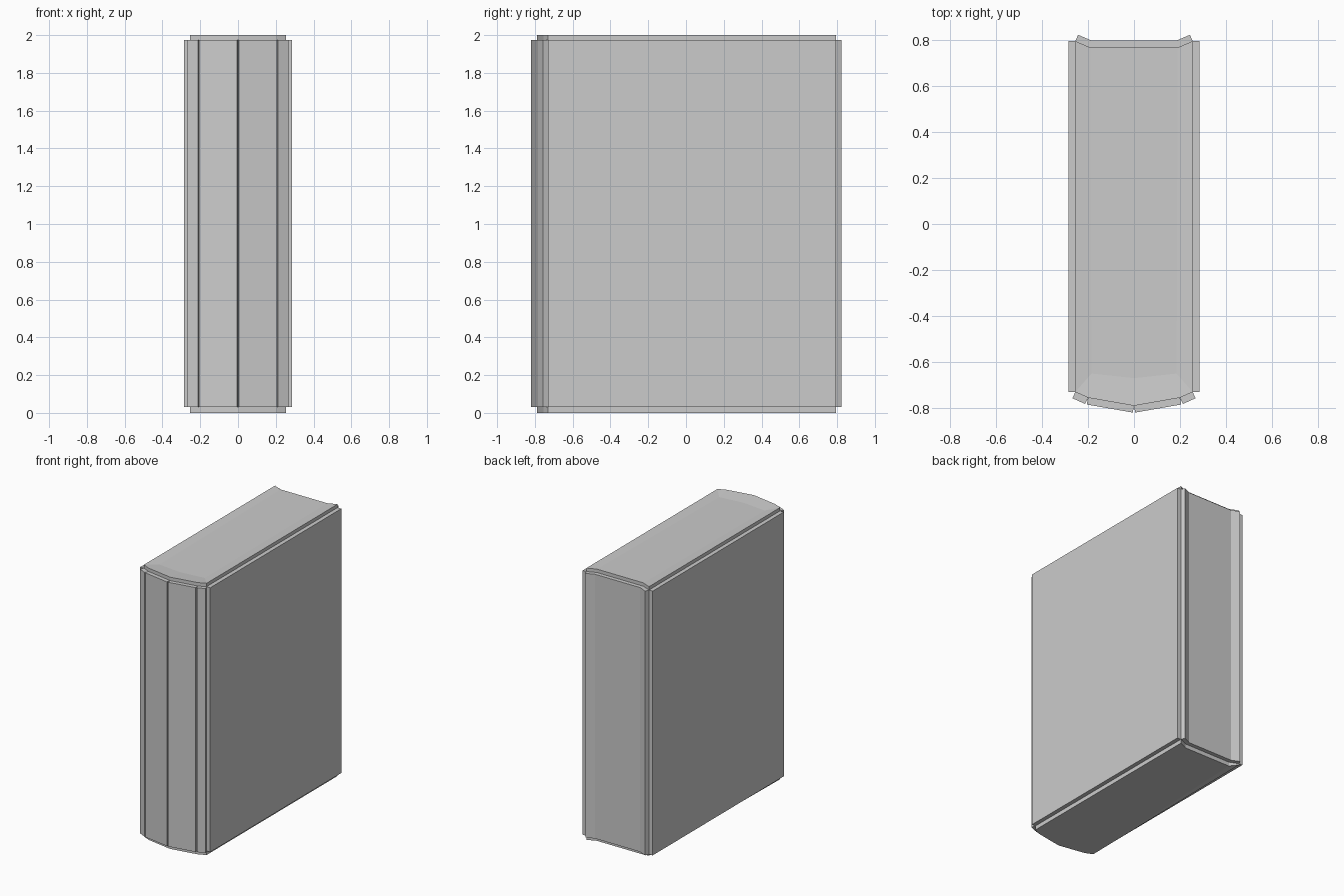
import bpy
import bmesh
from mathutils import Vector

if "Cube" in bpy.data.objects:
    bpy.data.objects.remove(bpy.data.objects["Cube"])

T = 0.03                # board thickness
Z0, Z1 = 0.03, 1.975    # height range of the upright panels

# Counter-clockwise plan of the book: rounded spine, right side, hollow fore edge
plan = [(-0.255, -0.73), (-0.2, -0.755), (0, -0.79), (0.2, -0.755), (0.255, -0.73),
        (0.255, 0.795), (0.19, 0.767), (-0.19, 0.767), (-0.255, 0.795)]
names = ["spine_edge_left", "spine_left", "spine_right", "spine_edge_right", "cover_right",
         "fore_edge_lip_right", "page_fore_edge", "fore_edge_lip_left", "cover_left"]


def make(name, verts, faces):
    bm = bmesh.new()
    vs = [bm.verts.new(v) for v in verts]
    for f in faces:
        bm.faces.new([vs[i] for i in f])
    bmesh.ops.recalc_face_normals(bm, faces=bm.faces)
    mesh = bpy.data.meshes.new(name)
    bm.to_mesh(mesh)
    bm.free()
    bpy.context.collection.objects.link(bpy.data.objects.new(name, mesh))


def panel(name, p, q):
    # Upright slab standing on segment p-q, thickened outward
    p, q = Vector(p), Vector(q)
    d = (q - p).normalized()
    out = Vector((d.y, -d.x)) * T
    ring = [p, q, q + out, p + out]
    verts = [(v.x, v.y, z) for z in (Z0, Z1) for v in ring]
    sides = [(i, (i + 1) % 4, (i + 1) % 4 + 4, i + 4) for i in range(4)]
    make(name, verts, sides + [(3, 2, 1, 0), (4, 5, 6, 7)])


# Covers, spine strips and fore edge
n = len(plan)
for i, name in enumerate(names):
    panel(name, plan[i], plan[(i + 1) % n])

walls = [(i, (i + 1) % n, (i + 1) % n + n, i + n) for i in range(n)]
base = tuple(range(n))

# Page top with shallow facets behind the spine
verts = [(x, y, Z1) for x, y in plan] + [(x, y, 2.0) for x, y in plan]
verts += [(-0.185, -0.65, 1.99), (0, -0.67, 1.99), (0.185, -0.65, 1.99)]
a, b, c = 2 * n, 2 * n + 1, 2 * n + 2
facets = [(9, 10, a), (10, 11, b, a), (11, 12, c, b), (12, 13, c),
          (13, 14, 15, c), (c, 15, 16, a, b), (a, 16, 17, 9)]
make("page_top", verts, walls + [base] + facets)

# Page bottom with one lifted rear corner
verts = [(x, y, Z0) for x, y in plan]
verts += [(x, y, 0.02 if i == n - 1 else 0.0) for i, (x, y) in enumerate(plan)]
make("page_bottom", verts, walls + [base, (9, 10, 11, 12, 13, 14, 15, 16), (9, 16, 17)])
